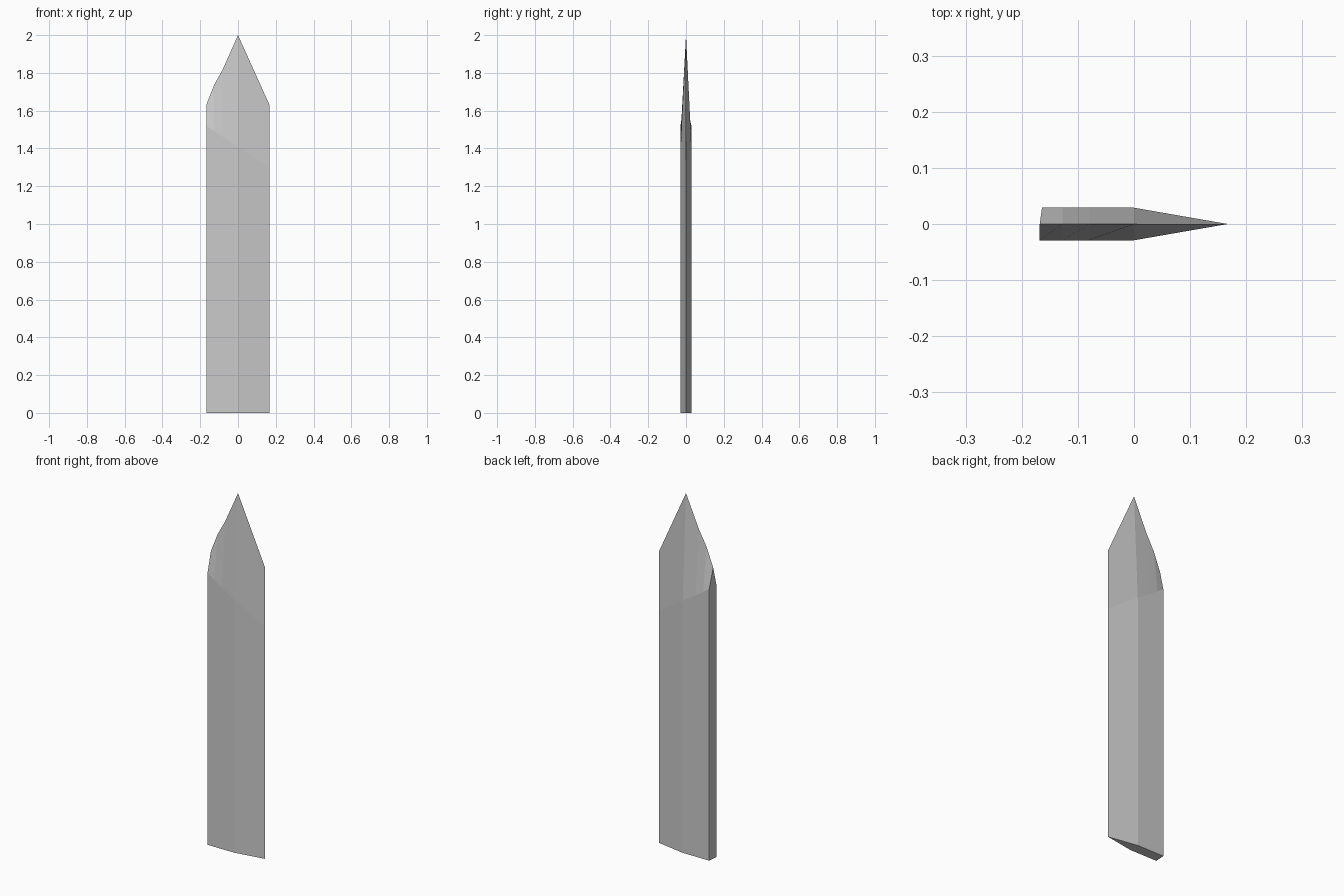
import bpy, bmesh

if "Cube" in bpy.data.objects:
    bpy.data.objects.remove(bpy.data.objects["Cube"])

# columns across the blade: x, tip outline height, bevel line height, half thickness
columns = [
    (-0.168, 1.63, 1.52, 0.029),
    (-0.127, 1.735, 1.493, 0.029),
    (-0.08, 1.82, 1.462, 0.029),
    (0.0, 2.0, 1.41, 0.029),
    (0.167, 1.63, 1.30, 0.0),
]

bm = bmesh.new()
loops = []
for i, (x, edge, ridge, t) in enumerate(columns):
    back_x = x + 0.004 if i == 0 else x   # slightly inset back corner of the spine
    pts = [(x, -t, 0), (x, -t, ridge), (x, 0, edge), (back_x, t, ridge), (back_x, t, 0)]
    loops.append([bm.verts.new(p) for p in pts])

# front, point bevels, back and underside
for a, b in zip(loops, loops[1:]):
    for k in range(5):
        n = (k + 1) % 5
        bm.faces.new((a[k], b[k], b[n], a[n]))

# flat spine
bm.faces.new(loops[0])

# close the cutting edge
bmesh.ops.remove_doubles(bm, verts=bm.verts, dist=0.0005)
bmesh.ops.recalc_face_normals(bm, faces=bm.faces)

mesh = bpy.data.meshes.new("blade")
bm.to_mesh(mesh)
bm.free()
blade = bpy.data.objects.new("blade", mesh)
bpy.context.collection.objects.link(blade)
